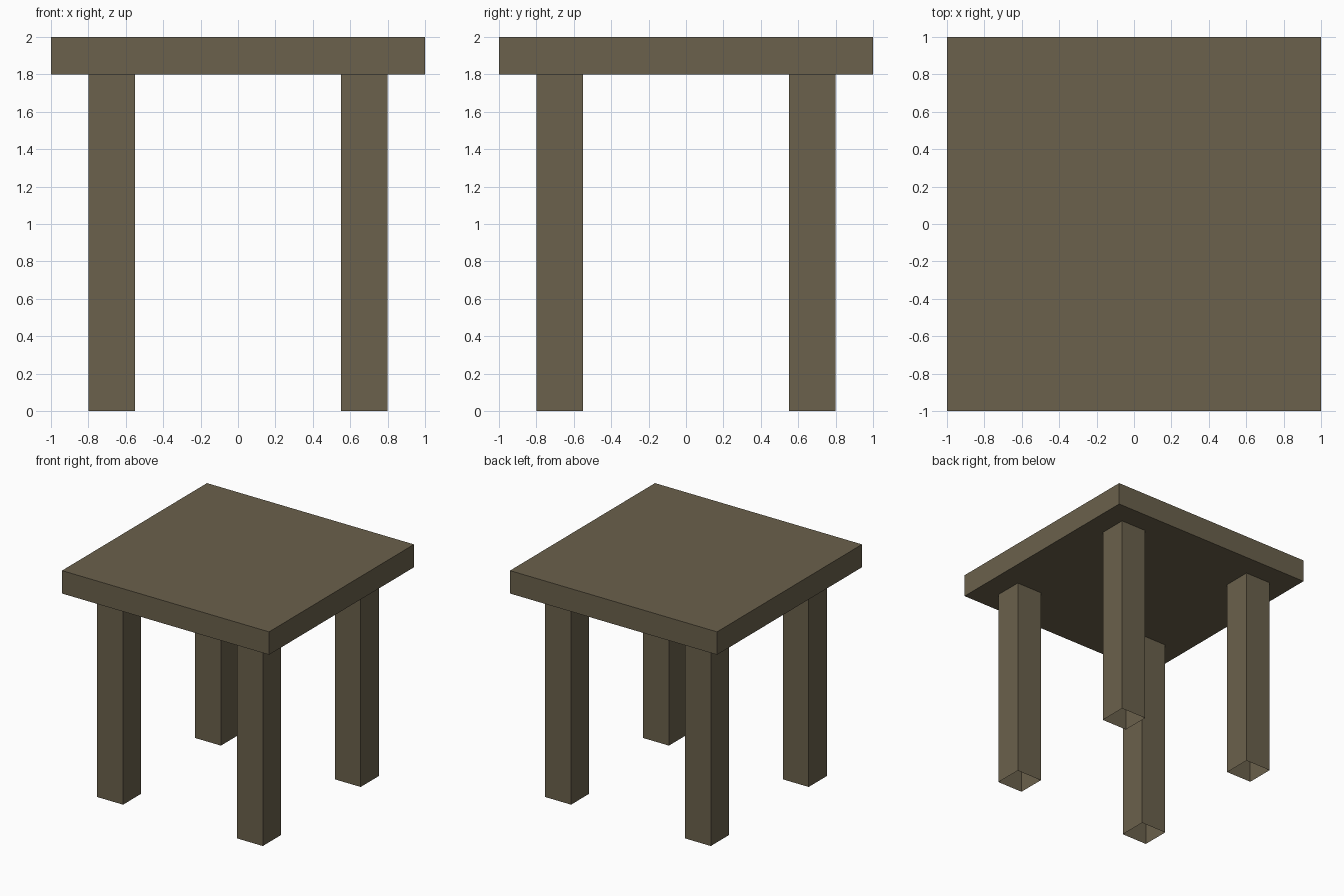
import bpy, bmesh
from mathutils import Vector

if "Cube" in bpy.data.objects:
    bpy.data.objects.remove(bpy.data.objects["Cube"])

wood = bpy.data.materials.new("dull brown wood")
wood.diffuse_color = (0.145, 0.119, 0.072, 1)
wood.use_nodes = True
wood.node_tree.nodes["Principled BSDF"].inputs["Base Color"].default_value = wood.diffuse_color


def box(name, lo, hi, open_ends=False):
    """Axis-aligned box; open_ends removes the top and bottom faces."""
    lo, hi = Vector(lo), Vector(hi)
    bm = bmesh.new()
    bmesh.ops.create_cube(bm, size=1)
    bmesh.ops.scale(bm, vec=hi - lo, verts=bm.verts)
    bmesh.ops.translate(bm, vec=(lo + hi) / 2, verts=bm.verts)
    bm.normal_update()
    if open_ends:
        ends = [f for f in bm.faces if abs(f.normal.z) > 0.5]
        bmesh.ops.delete(bm, geom=ends, context='FACES_ONLY')
    mesh = bpy.data.meshes.new(name)
    bm.to_mesh(mesh)
    bm.free()
    mesh.materials.append(wood)
    obj = bpy.data.objects.new(name, mesh)
    bpy.context.collection.objects.link(obj)
    return obj


# square table top
box("table_top", (-1, -1, 1.8), (1, 1, 2))

# four square legs, hollow and open underneath
for side, x in (("left", -0.675), ("right", 0.675)):
    for end, y in (("front", -0.675), ("back", 0.675)):
        box(f"{end}_{side}_leg", (x - 0.125, y - 0.125, 0),
            (x + 0.125, y + 0.125, 1.8), open_ends=True)
